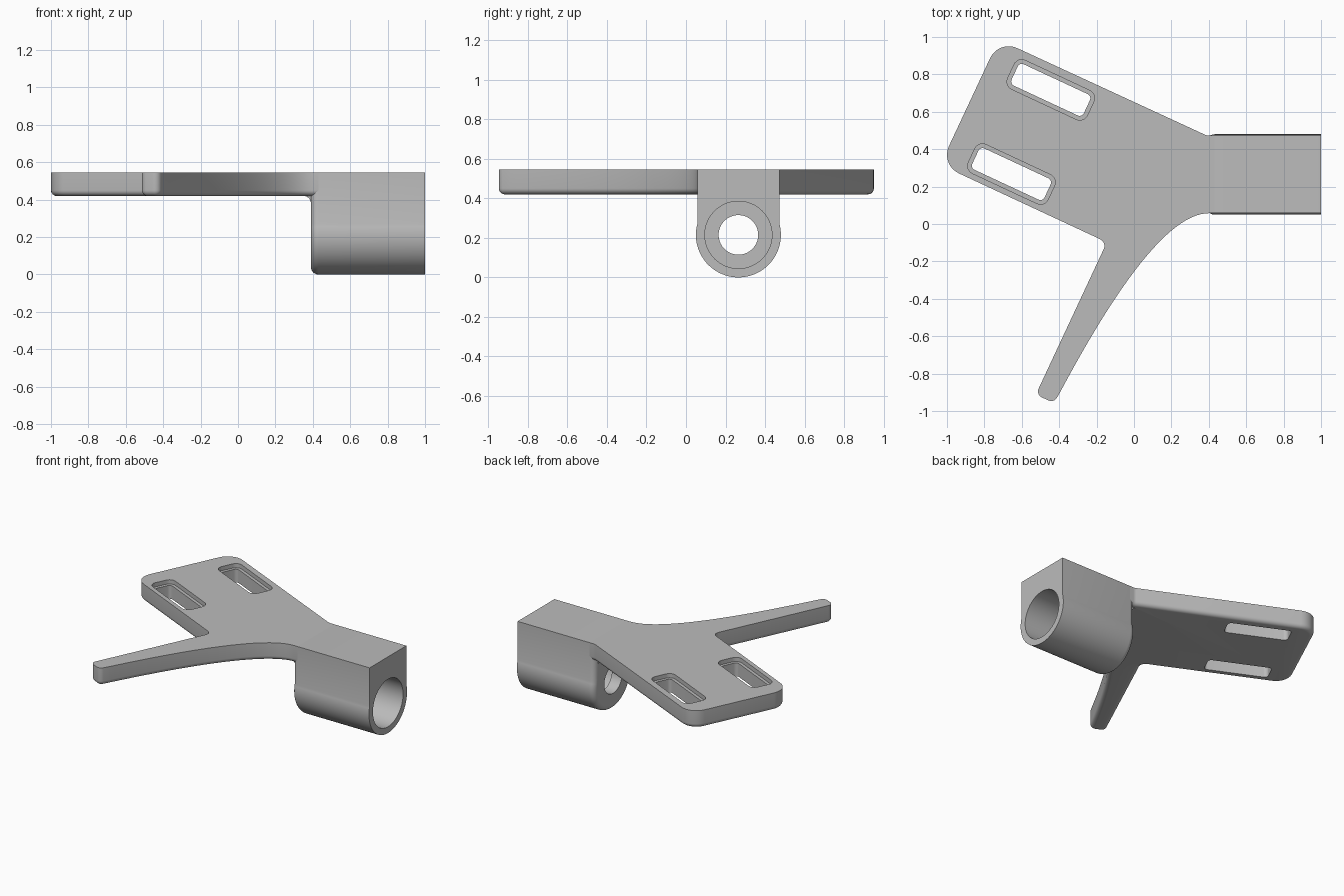
import bpy, bmesh
from math import sin, cos, pi, radians, acos
from mathutils import Vector
from mathutils.geometry import interpolate_bezier

old = bpy.data.objects.get("Cube")
if old:
    bpy.data.objects.remove(old)

grey = bpy.data.materials.new("light grey plastic")
grey.use_nodes = True
colour = (0.5, 0.5, 0.5, 1)
grey.diffuse_color = colour
grey.node_tree.nodes["Principled BSDF"].inputs["Base Color"].default_value = colour

TOP, UNDER = 0.545, 0.42
MID, HALF, RAD, AXIS = 0.265, 0.2075, 0.215, 0.215


def loft(name, rings):
    """Skin a list of equal-length 3D rings and cap both ends."""
    bm = bmesh.new()
    rows = [[bm.verts.new(p) for p in ring] for ring in rings]
    n = len(rows[0])
    for a, b in zip(rows, rows[1:]):
        for i in range(n):
            j = (i + 1) % n
            bm.faces.new((a[i], a[j], b[j], b[i]))
    bm.faces.new(rows[0])
    bm.faces.new(rows[-1])
    bmesh.ops.recalc_face_normals(bm, faces=bm.faces)
    mesh = bpy.data.meshes.new(name)
    bm.to_mesh(mesh)
    bm.free()
    mesh.materials.append(grey)
    obj = bpy.data.objects.new(name, mesh)
    bpy.context.collection.objects.link(obj)
    return obj


def arc(cx, cy, r, start, end, steps):
    return [Vector((cx + r * cos(start + (end - start) * i / steps),
                    cy + r * sin(start + (end - start) * i / steps)))
            for i in range(steps + 1)]


def rounded(corner, before, after, r, steps=8):
    """Points of a fillet of radius r at a corner."""
    c = Vector(corner)
    a, b = (Vector(before) - c).normalized(), (Vector(after) - c).normalized()
    half = a.angle(b) / 2
    centre = c + (a + b).normalized() * (r / sin(half))
    cut = r * cos(half) / sin(half)
    p, q = c + a * cut - centre, c + b * cut - centre
    turn = p.angle(q)
    return [centre + (p * sin((1 - i / steps) * turn) + q * sin(i / steps * turn)) / sin(turn)
            for i in range(steps + 1)]


def inset(points, d):
    """Move a counter-clockwise outline inward by d."""
    out = []
    for i, p in enumerate(points):
        a = (p - points[i - 1]).normalized()
        b = (points[(i + 1) % len(points)] - p).normalized()
        na, nb = Vector((-a.y, a.x)), Vector((-b.y, b.x))
        m = (na + nb).normalized()
        out.append(p + m * (d / max(m.dot(na), 0.4)))
    return out


def round_over(r, steps=6):
    """(inset, travel) pairs of a quarter-round edge."""
    return [(r * (1 - sin(t)), r * (1 - cos(t)))
            for t in (pi / 2 * i / steps for i in range(steps + 1))]


def cut(obj, cutter):
    mod = obj.modifiers.new("cut", "BOOLEAN")
    mod.operation, mod.solver, mod.object = "DIFFERENCE", "EXACT", cutter
    bpy.context.view_layer.objects.active = obj
    bpy.ops.object.modifier_apply(modifier=mod.name)
    bpy.data.objects.remove(cutter)


# Plate outline: slotted palm, long finger and the curve back to the barrel
corners = [((0.43, MID + HALF), 0), ((0.39, MID + HALF), 0.05),
           ((-0.723, 0.986), 0.11), ((-1.036, 0.317), 0.11),
           ((-0.145, -0.098), 0.04), ((-0.525, -0.912), 0.035),
           ((-0.428, -0.957), 0.035), ((-0.39, -0.89), 0)]
outline = []
for i, (corner, r) in enumerate(corners):
    if r:
        outline += rounded(corner, corners[i - 1][0], corners[i + 1][0], r)
    elif i == 0:
        outline.append(Vector(corner))
edge = MID - HALF
sweep = interpolate_bezier(Vector((-0.39, -0.89, 0)), Vector((-0.155, -0.45, 0)),
                           Vector((0.16, edge, 0)), Vector((0.4, edge, 0)), 32)
outline += [p.to_2d() for p in sweep] + [Vector((0.43, edge))]

rings = [[(p.x, p.y, UNDER + h) for p in inset(outline, d)] for d, h in round_over(0.03)]
rings.append([(p.x, p.y, TOP) for p in outline])
plate = loft("mounting_plate", rings)

# Two strap slots, each with a shallow ledge around the top
along = Vector((cos(radians(-25)), sin(radians(-25))))
across = Vector((-along.y, along.x))


def slot_ring(centre, length, width, r, z):
    pts = []
    for k, (sx, sy) in enumerate(((1, 1), (-1, 1), (-1, -1), (1, -1))):
        pts += arc(sx * (length - r), sy * (width - r), r, k * pi / 2, (k + 1) * pi / 2, 6)
    pts = [Vector(centre) + along * p.x + across * p.y for p in pts]
    return [(p.x, p.y, z) for p in pts]


for centre in ((-0.445, 0.717), (-0.655, 0.267)):
    inner, outer = (0.213, 0.063, 0.025), (0.235, 0.085, 0.045)
    cut(plate, loft("slot_cutter", [
        slot_ring(centre, *inner, UNDER - 0.1), slot_ring(centre, *inner, TOP - 0.03),
        slot_ring(centre, *outer, TOP - 0.03), slot_ring(centre, *outer, TOP + 0.1)]))

# Barrel: round socket with a flat-topped block, rounded at the inner end
lean = acos(HALF / RAD)
section = [Vector((MID + HALF, TOP)), Vector((MID - HALF, TOP))]
section += arc(MID, AXIS, RAD, pi - lean, 2 * pi + lean, 48)
rings = [[(0.39 + h, p.x, p.y) for p in inset(section, d)] for d, h in round_over(0.04)]
rings.append([(1, p.x, p.y) for p in section])
barrel = loft("socket_barrel", rings)

# Stepped bore
bore = [[(x, p.x, p.y) for p in arc(MID, AXIS, r, 0, 2 * pi, 64)[:-1]]
        for x, r in ((0.3, 0.1), (0.47, 0.1), (0.47, 0.17), (1.1, 0.17))]
cut(barrel, loft("bore_cutter", bore))

# Concave fillet between plate underside and barrel
cove = arc(0.35, UNDER - 0.04, 0.04, 0, pi / 2, 8)
cove += [Vector((0.35, UNDER + 0.01)), Vector((0.4, UNDER + 0.01)), Vector((0.4, UNDER - 0.04))]
fillet = loft("barrel_fillet", [[(p.x, y, p.y) for p in cove] for y in (edge + 0.035, MID + HALF - 0.035)])

bpy.ops.object.select_all(action="DESELECT")
for obj in (plate, barrel, fillet):
    obj.select_set(True)
bpy.context.view_layer.objects.active = plate
bpy.ops.object.shade_smooth_by_angle(angle=radians(30))
